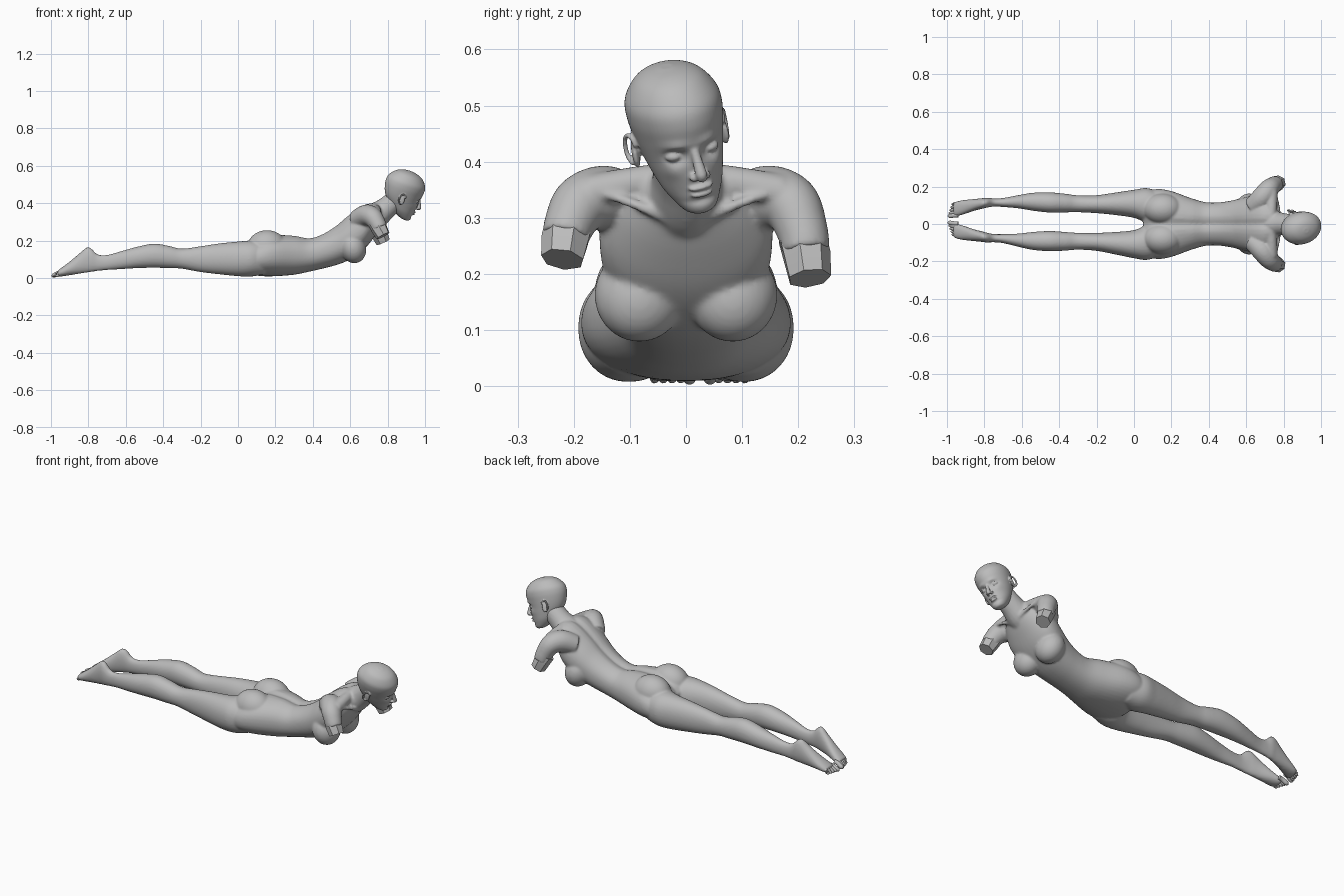
import bpy, bmesh, math
from mathutils import Vector, Matrix

cube = bpy.data.objects.get("Cube")
if cube:
    bpy.data.objects.remove(cube)

grey = bpy.data.materials.new("matte grey")
grey.diffuse_color = (0.5, 0.5, 0.5, 1)
grey.use_nodes = True
grey.node_tree.nodes["Principled BSDF"].inputs["Base Color"].default_value = (0.5, 0.5, 0.5, 1)


def smooth_rows(rows, n):
    """Catmull-Rom interpolation of rows of numbers."""
    out = []
    for i in range(len(rows) - 1):
        quad = [rows[max(i - 1, 0)], rows[i], rows[i + 1], rows[min(i + 2, len(rows) - 1)]]
        for k in range(n):
            t = k / n
            out.append([0.5 * (2 * b + (c - a) * t + (2 * a - 5 * b + 4 * c - d) * t * t
                               + (3 * b - a - 3 * c + d) * t ** 3) for a, b, c, d in zip(*quad)])
    return out + [list(rows[-1])]


def loft(bm, rings):
    """Closed skin through rings of points."""
    loops = [[bm.verts.new(p) for p in r] for r in rings]
    n = len(loops[0])
    for a, b in zip(loops, loops[1:]):
        for i in range(n):
            bm.faces.new((a[i], a[(i + 1) % n], b[(i + 1) % n], b[i]))
    bm.faces.new(loops[0])
    bm.faces.new(loops[-1][::-1])


def slab(bm, rows, n=5, sides=40, power=0.9, groove=0.0):
    """Rounded body along x; row = x, centre y, bottom z, top z, half width."""
    rings = []
    for x, y, z0, z1, w in smooth_rows(rows, n):
        ring = []
        for k in range(sides):
            t = 2 * math.pi * k / sides
            c, s = [math.copysign(abs(f) ** power, f) for f in (math.cos(t), math.sin(t))]
            dz = groove * math.exp(-(w * c / 0.022) ** 2) if s > 0 else 0
            ring.append((x, y + w * c, (z0 + z1) / 2 + (z1 - z0) / 2 * s - dz))
        rings.append(ring)
    loft(bm, rings)


def tube(bm, rows, n=5, sides=20):
    """Round limb; row = x, y, z, radius."""
    pts = smooth_rows(rows, n)
    rings = []
    for i, p in enumerate(pts):
        d = Vector(pts[min(i + 1, len(pts) - 1)][:3]) - Vector(pts[max(i - 1, 0)][:3])
        side = d.cross(Vector((0.31, 0.2, 0.93))).normalized()
        up = side.cross(d).normalized()
        rings.append([Vector(p[:3]) + p[3] * (side * math.cos(2 * math.pi * k / sides)
                      + up * math.sin(2 * math.pi * k / sides)) for k in range(sides)])
    loft(bm, rings)


def ball(bm, loc, size, rot=Matrix()):
    m = Matrix.Translation(loc) @ rot @ Matrix.Diagonal((*size, 1))
    bmesh.ops.create_uvsphere(bm, u_segments=32, v_segments=20, radius=1, matrix=m)


def finish(name, bm, voxel=0, iterations=0, matrix=Matrix()):
    bmesh.ops.recalc_face_normals(bm, faces=bm.faces)
    mesh = bpy.data.meshes.new(name)
    bm.to_mesh(mesh)
    bm.free()
    ob = bpy.data.objects.new(name, mesh)
    bpy.context.collection.objects.link(ob)
    if voxel:
        r = ob.modifiers.new("blend", 'REMESH')
        r.mode, r.voxel_size, r.use_smooth_shade = 'VOXEL', voxel, True
        s = ob.modifiers.new("relax", 'SMOOTH')
        s.factor, s.iterations = 0.5, iterations
        done = bpy.data.meshes.new_from_object(ob.evaluated_get(bpy.context.evaluated_depsgraph_get()))
        ob.modifiers.clear()
        ob.data = done
        done.name = name
    ob.data.transform(matrix)
    ob.data.materials.clear()
    ob.data.materials.append(grey)
    bpy.ops.object.select_all(action='DESELECT')
    ob.select_set(True)
    bpy.context.view_layer.objects.active = ob
    bpy.ops.object.shade_smooth_by_angle(angle=math.radians(35 if not voxel else 80))
    return ob


# Body: torso
body = bmesh.new()
slab(body, [(.05, 0, .03, .16, .13), (.08, 0, .018, .19, .175), (.13, 0, .01, .215, .187),
            (.2, 0, .01, .232, .176), (.3, 0, .018, .23, .14), (.38, 0, .034, .217, .117),
            (.45, 0, .05, .238, .115), (.52, 0, .068, .28, .125), (.58, 0, .09, .33, .14),
            (.64, 0, .125, .375, .153), (.69, 0, .17, .4, .15), (.735, 0, .23, .402, .115),
            (.77, 0, .285, .392, .07)], groove=0.014)
# Neck
tube(body, [(.68, 0, .30, .07), (.74, 0, .335, .07), (.79, 0, .372, .06),
            (.84, -.005, .415, .055), (.87, -.01, .44, .05)])
for s in (1, -1):
    # Chest, seat, shoulders and collarbones
    ball(body, (.615, s * .083, .162), (.07, .08, .084), Matrix.Rotation(-.3, 4, 'Y'))
    ball(body, (.155, s * .08, .166), (.105, .083, .09))
    drop = .025 if s > 0 else 0
    tube(body, [(.63, s * .09, .31, .05), (.685, s * .14, .335, .058), (.72, s * .185, .325, .053),
                (.745, s * .207, .29 - drop / 2, .046), (.757, s * .214, .265 - drop, .043)])
    tube(body, [(.73, s * .03, .37, .03), (.735, s * .1, .36, .03), (.735, s * .17, .345, .033)])
    tube(body, [(.775, s * .012, .285, .008), (.775, s * .07, .315, .009), (.76, s * .15, .345, .008)])

# Legs and feet, one table per side: x, centre y, bottom, top, half width
left_leg = [(.14, .1, .02, .19, .07), (.07, .1, .008, .2, .092), (0, .108, .01, .195, .075),
            (-.1, .108, .02, .185, .06), (-.2, .106, .032, .17, .048), (-.3, .108, .05, .157, .045),
            (-.37, .112, .053, .172, .05), (-.45, .115, .055, .184, .054), (-.54, .119, .053, .167, .048),
            (-.62, .119, .048, .145, .035), (-.7, .115, .043, .124, .024), (-.75, .115, .038, .127, .022),
            (-.785, .114, .033, .158, .026), (-.81, .11, .029, .163, .028), (-.85, .103, .023, .13, .031),
            (-.9, .092, .015, .088, .037), (-.94, .083, .009, .058, .04), (-.965, .077, .008, .04, .036)]
right_leg = [(x, -y + max(0, min(1, -x / .8)) * .042, a, b, w) for x, y, a, b, w in left_leg]
for leg in (left_leg, right_leg):
    slab(body, leg, sides=32, power=0.95)
finish("body", body, 0.006, 6)

# Toes
for name, s, yc in (("left_toes", 1, .077), ("right_toes", -1, -.028)):
    toes = bmesh.new()
    for i in range(5):
        y = yc + s * (i - 2) * .0155
        r = .0115 if i == 0 else .0085
        tip = -.99 + i * .005
        tube(toes, [(-.94, y, .032, r), (-.96, y, .027, r), (tip + .008, y - s * .003, .015, r * 1.05),
                    (tip, y - s * .003, .012, r * .8), (tip - .006, y - s * .003, .011, r * .3)], 3, 12)
    finish(name, toes)

# Upper arm stumps with flat, angular cut ends
for name, s, drop in (("left_arm_stump", 1, .028), ("right_arm_stump", -1, 0)):
    arm = bmesh.new()
    tube(arm, [(.735, s * .204, .30 - drop, .044), (.757, s * .214, .262 - drop, .044),
               (.776, s * .22, .226 - drop * 1.2, .039)], 1, 7)
    finish(name, arm)

# Head, shaped in its own frame (x forward, y left, z up): height, back, front, half width
head = bmesh.new()
skull = smooth_rows([(-.157, .05, .08, .014), (-.15, .03, .092, .028), (-.135, .0, .097, .04),
                     (-.11, -.035, .098, .054), (-.08, -.065, .102, .064), (-.05, -.088, .104, .072),
                     (-.015, -.102, .107, .08), (.02, -.108, .112, .085), (.05, -.101, .106, .082),
                     (.08, -.074, .08, .063), (.095, -.046, .05, .04), (.102, -.012, .015, .012)], 5)
rings = []
for z, b, f, w in skull:
    ring = []
    for k in range(64):
        t = 2 * math.pi * k / 64
        x, y = (b + f) / 2 + (f - b) / 2 * math.cos(t), w * math.sin(t)
        if x > 0:
            # Eye sockets, brow and cheekbones
            for e in (1, -1):
                x -= .017 * math.exp(-((y - e * .033) / .016) ** 2 - ((z + .036) / .012) ** 2)
                x += .005 * math.exp(-((y - e * .032) / .02) ** 2 - ((z + .015) / .009) ** 2)
                x += .004 * math.exp(-((y - e * .045) / .015) ** 2 - ((z + .065) / .014) ** 2)
            # Hollows above and below the mouth
            x -= .005 * math.exp(-(y / .03) ** 2 - ((z + .127) / .007) ** 2)
        ring.append((x, y, z))
    rings.append(ring)
loft(head, rings)
# Nose
tube(head, [(.098, 0, -.022, .008), (.107, 0, -.042, .0085), (.116, 0, -.062, .01),
            (.12, 0, -.073, .0105), (.116, 0, -.08, .008)], 4, 16)
for e in (1, -1):
    ball(head, (.107, e * .011, -.077), (.011, .008, .007))
    # Eyelids
    ball(head, (.078, e * .033, -.037), (.016, .017, .010))
    # Ears
    tilt = Matrix.Rotation(e * .35, 4, 'Z') @ Matrix.Rotation(-.2, 4, 'Y')
    ball(head, (-.012, e * .081, -.045), (.017, .007, .03), tilt)
    arc = [(-.012 - .016 * math.cos(a) * 1.1, e * (.088 + .006 * math.cos(a)), -.04 + .028 * math.sin(a), .0045)
           for a in [math.radians(d) for d in (-90, -45, 0, 45, 90, 130, 160)]]
    tube(head, arc, 3, 10)
# Lips
ball(head, (.097, 0, -.1), (.012, .023, .0058))
ball(head, (.095, 0, -.1135), (.012, .02, .0062))
pose = (Matrix.Translation((.885, -.018, .477)) @ Matrix.Rotation(math.radians(12), 4, 'Z')
        @ Matrix.Rotation(math.radians(15), 4, 'X') @ Matrix.Rotation(math.radians(18), 4, 'Y'))
finish("head", head, 0.003, 2, pose)
